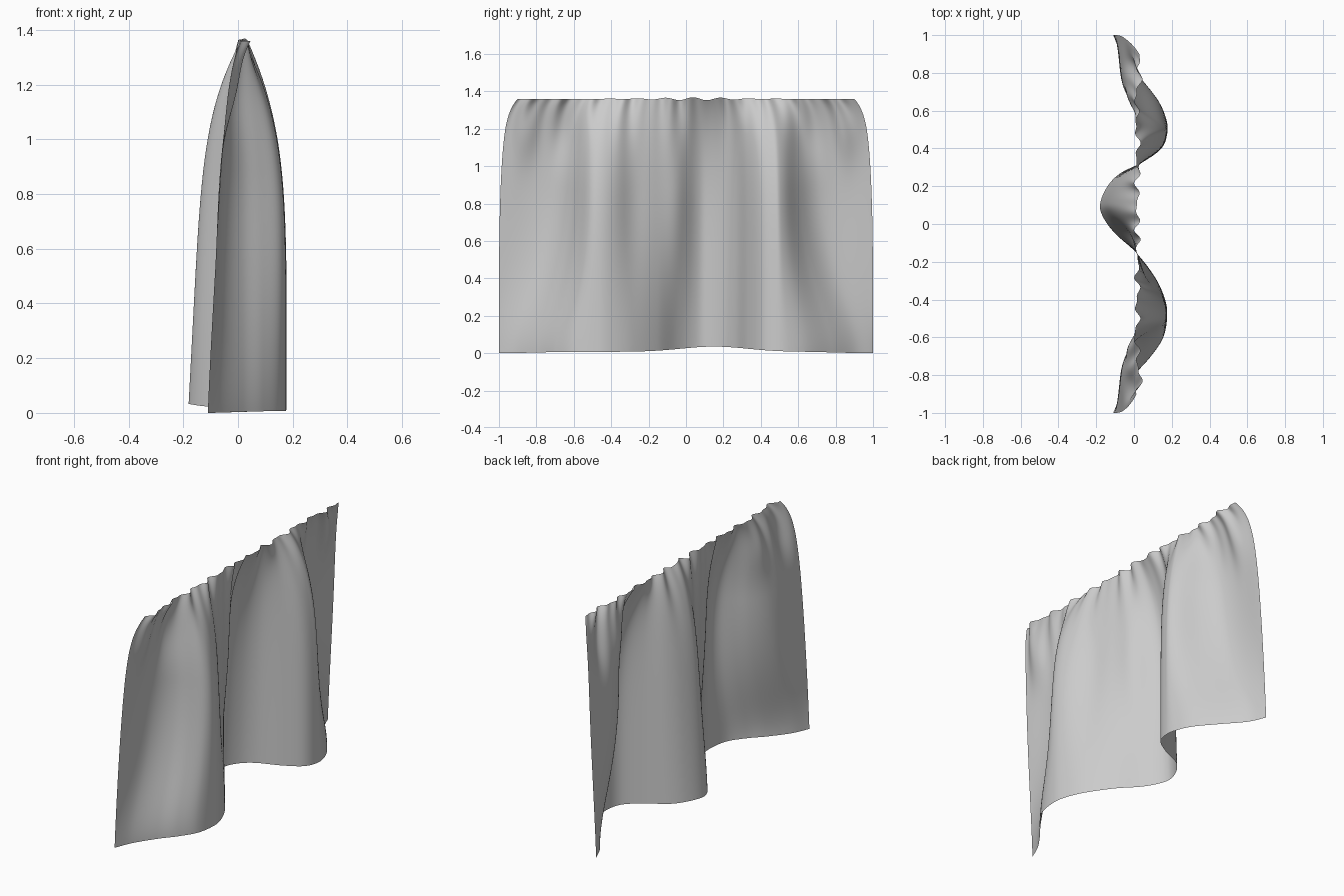
import bpy
import math

if "Cube" in bpy.data.objects:
    bpy.data.objects.remove(bpy.data.objects["Cube"])

H = 1.36           # curtain height
NY, NZ = 220, 80   # grid resolution

# Hem line seen from above: (y, x)
HEM = [(-1.0, -0.11), (-0.9, -0.065), (-0.78, 0.02), (-0.7, 0.09), (-0.6, 0.155),
       (-0.47, 0.176), (-0.38, 0.158), (-0.28, 0.11), (-0.15, 0.01), (-0.05, -0.1),
       (0.03, -0.16), (0.1, -0.18), (0.2, -0.14), (0.27, -0.07), (0.33, 0.05),
       (0.4, 0.145), (0.48, 0.176), (0.55, 0.172), (0.65, 0.13), (0.78, 0.03),
       (0.9, -0.065), (1.0, -0.11)]


def hem_x(y):
    """Smooth cubic interpolation of the hem line."""
    y = min(max(y, -1), 1)
    i = max(k for k in range(len(HEM) - 1) if HEM[k][0] <= y + 1e-9)

    def slope(k):
        a, b = HEM[max(k - 1, 0)], HEM[min(k + 1, len(HEM) - 1)]
        return (b[1] - a[1]) / (b[0] - a[0])
    (y0, x0), (y1, x1) = HEM[i], HEM[i + 1]
    h = y1 - y0
    s = (y - y0) / h
    return ((2*s**3 - 3*s**2 + 1) * x0 + (s**3 - 2*s**2 + s) * h * slope(i)
            + (3*s**2 - 2*s**3) * x1 + (s**3 - s**2) * h * slope(i + 1))


def bump(v, centre, width):
    return math.exp(-((v - centre) / width) ** 2)


def smooth(v):
    v = min(max(v, 0), 1)
    return v * v * (3 - 2 * v)


def curtain_point(u, t):
    # The outer flanks of the front folds move inwards with height
    rise = smooth(t / 0.65)
    a = abs(u)
    if a > 0.48:
        k = 1 + 1.9 * rise
        a = 0.48 + 0.52 * (1 - (1 - (a - 0.48) / 0.52) ** k)
    v = math.copysign(a, u)
    # The long inner flank relaxes into a shelf between two narrower folds
    v += 0.06 * rise * (bump(u, -0.3, 0.1) - bump(u, -0.03, 0.09))
    x0 = hem_x(v)
    # Folds flatten towards the top, each at its own rate
    w = 0.5 + 0.5 * math.tanh(x0 / 0.07)
    inner = w * t ** 5 + (1 - w) * (0.35 * t + 0.65 * t ** 6)
    outer = 0.6 * t ** 1.15 + 0.4 * t ** 12
    e = smooth((abs(u) - 0.74) / 0.26)
    f = inner * (1 - e) + outer * e
    # Gathered pleats along the rail
    pleat = (0.011 * math.sin(41 * u + 1.5 * math.sin(5 * u))
             + 0.007 * math.sin(67 * u + 1.0)) * t ** 10
    x = x0 * (1 - f) + (0.018 + 0.006 * e) * f + pleat
    x -= 0.022 * bump(abs(u), 0.65, 0.08) * bump(t, 0.86, 0.12)
    x += 0.03 * bump(abs(u), 0.88, 0.06) * bump(t, 0.88, 0.12)
    y = u * (1 - 0.05 * t ** 4 - 0.05 * t ** 20)
    z = t * H + (0.028 * bump(u, 0.15, 0.25) + 0.007 * smooth((1 - abs(u)) / 0.4)) * (1 - t)
    z += 0.008 * math.sin(38 * u) * bump(u, 0.05, 0.3) * t ** 20
    return x, y, z


# Curtain cloth
verts = [curtain_point(-1 + 2 * i / NY, j / NZ)
         for j in range(NZ + 1) for i in range(NY + 1)]
W = NY + 1
faces = [(j*W + i, j*W + i + 1, (j+1)*W + i + 1, (j+1)*W + i)
         for j in range(NZ) for i in range(NY)]
mesh = bpy.data.meshes.new("curtain")
mesh.from_pydata(verts, [], faces)
mesh.update()
curtain = bpy.data.objects.new("curtain", mesh)
bpy.context.collection.objects.link(curtain)
for poly in mesh.polygons:
    poly.use_smooth = True
